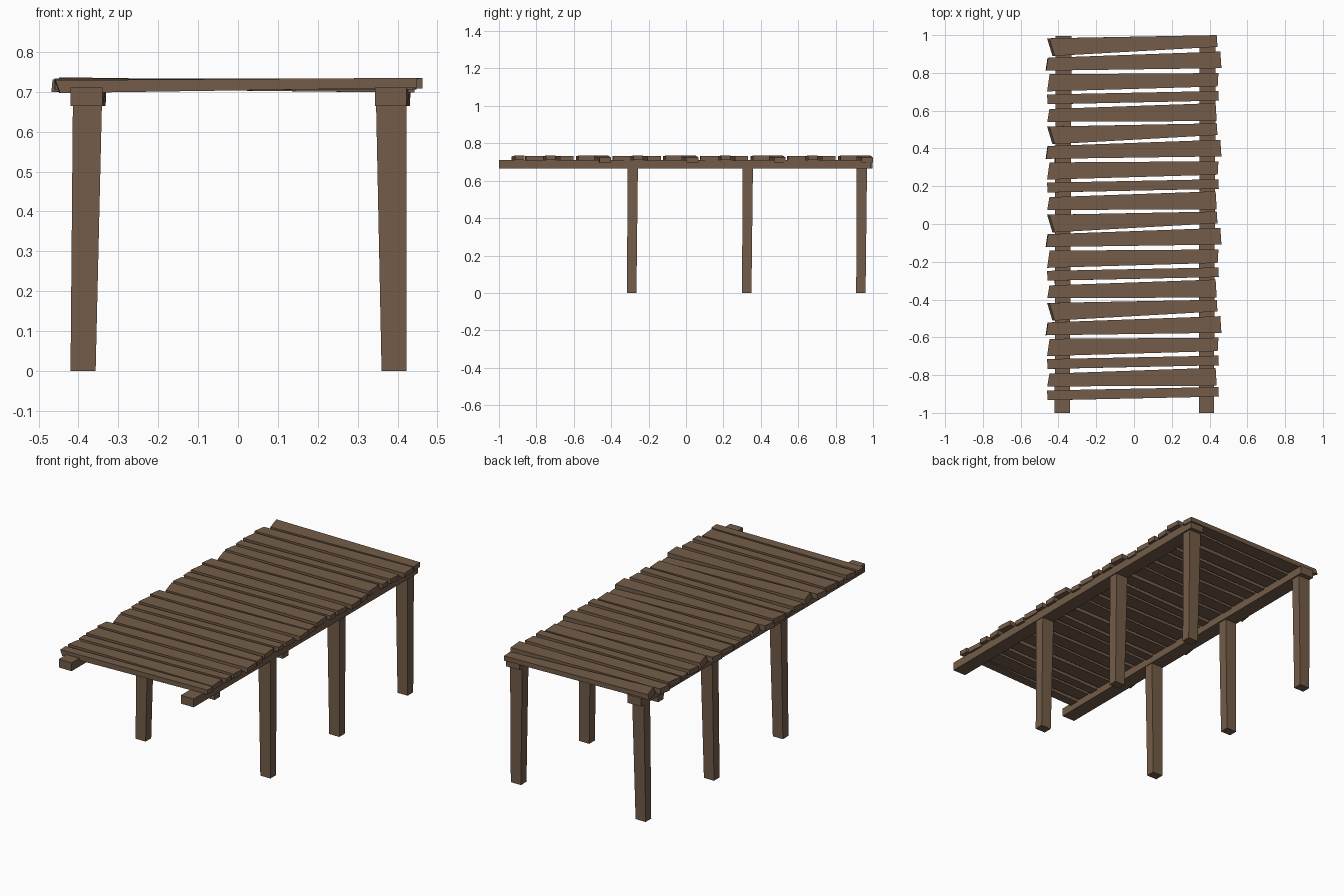
import bpy

if "Cube" in bpy.data.objects:
    bpy.data.objects.remove(bpy.data.objects["Cube"])

wood = bpy.data.materials.new("weathered brown wood")
wood.diffuse_color = (0.172, 0.107, 0.066, 1)
wood.use_nodes = True
wood.node_tree.nodes["Principled BSDF"].inputs["Base Color"].default_value = wood.diffuse_color


def block(name, a, b):
    """Solid between two quads a and b (matching corner order)."""
    faces = [(3, 2, 1, 0), (4, 5, 6, 7)]
    faces += [(i, (i + 1) % 4, (i + 1) % 4 + 4, i + 4) for i in range(4)]
    me = bpy.data.meshes.new(name)
    me.from_pydata(a + b, [], faces)
    me.materials.append(wood)
    ob = bpy.data.objects.new(name, me)
    bpy.context.collection.objects.link(ob)
    return ob


def rect(x0, x1, y0, y1, z):
    return [(x0, y0, z), (x1, y0, z), (x1, y1, z), (x0, y1, z)]


def end(x_low, x_high, y0, y1, z0, z1, lean=0.0):
    """Plank end quad; lean pushes the lower edge outward."""
    return [(x_low + lean, y0, z0), (x_low, y0, z1),
            (x_high, y1, z1), (x_high + lean, y1, z0)]


# Crooked deck planks: five shapes repeating along the deck
# left: x at low y, x at high y, y0, y1, z0, z1, lean   then right likewise
kinds = [
    ((-0.42, -0.448, 0.890, 0.983, 0.708, 0.736, -0.012), (0.442, 0.438, 0.938, 1.000, 0.698, 0.724, 0)),
    ((-0.465, -0.455, 0.812, 0.880, 0.700, 0.731, -0.003), (0.463, 0.457, 0.825, 0.913, 0.708, 0.734, 0)),
    ((-0.460, -0.447, 0.702, 0.793, 0.704, 0.733, 0), (0.443, 0.447, 0.728, 0.799, 0.706, 0.733, 0)),
    ((-0.458, -0.460, 0.634, 0.686, 0.697, 0.729, 0.012), (0.449, 0.446, 0.653, 0.704, 0.710, 0.735, 0)),
    ((-0.459, -0.448, 0.541, 0.609, 0.704, 0.732, 0), (0.438, 0.432, 0.545, 0.640, 0.706, 0.733, 0)),
]
order = list(range(20)) + [23 - 0]
for n in range(21):
    kind, group = n % 5, n // 5
    shift = -0.467 * group
    if n == 20:                       # the front plank is another narrow one
        kind, shift = 3, -1.567
    quads = []
    for xl, xh, y0, y1, z0, z1, lean in kinds[kind]:
        quads.append(end(xl, xh, y0 + shift, y1 + shift, z0, z1, lean))
    block(f"deck_plank_{n + 1}", quads[0], quads[1])

# Long beams under the planks, slightly out of square
for side, x0, x1, back in (("left", -0.42, -0.34, 0.996), ("right", 0.343, 0.423, 0.99)):
    front = [(x0, -1, 0.664), (x1, -1, 0.664), (x1, -1, 0.711), (x0, -1, 0.711)]
    rear = [(x0 + 0.005, back, 0.664), (x1 + 0.008, back, 0.664),
            (x1 + 0.01, back, 0.711), (x0 + 0.005, back, 0.711)]
    block(f"{side}_beam", front, rear)

# Tapered legs, three per side
for side, top, foot in (("left", (-0.414, -0.341), (-0.42, -0.357)),
                        ("right", (0.346, 0.422), (0.36, 0.423))):
    for i, y in enumerate((-0.315, 0.3, 0.91)):
        block(f"{side}_leg_{i + 1}", rect(*foot, y, y + 0.05, 0.0),
              rect(*top, y + 0.002, y + 0.058, 0.68))
